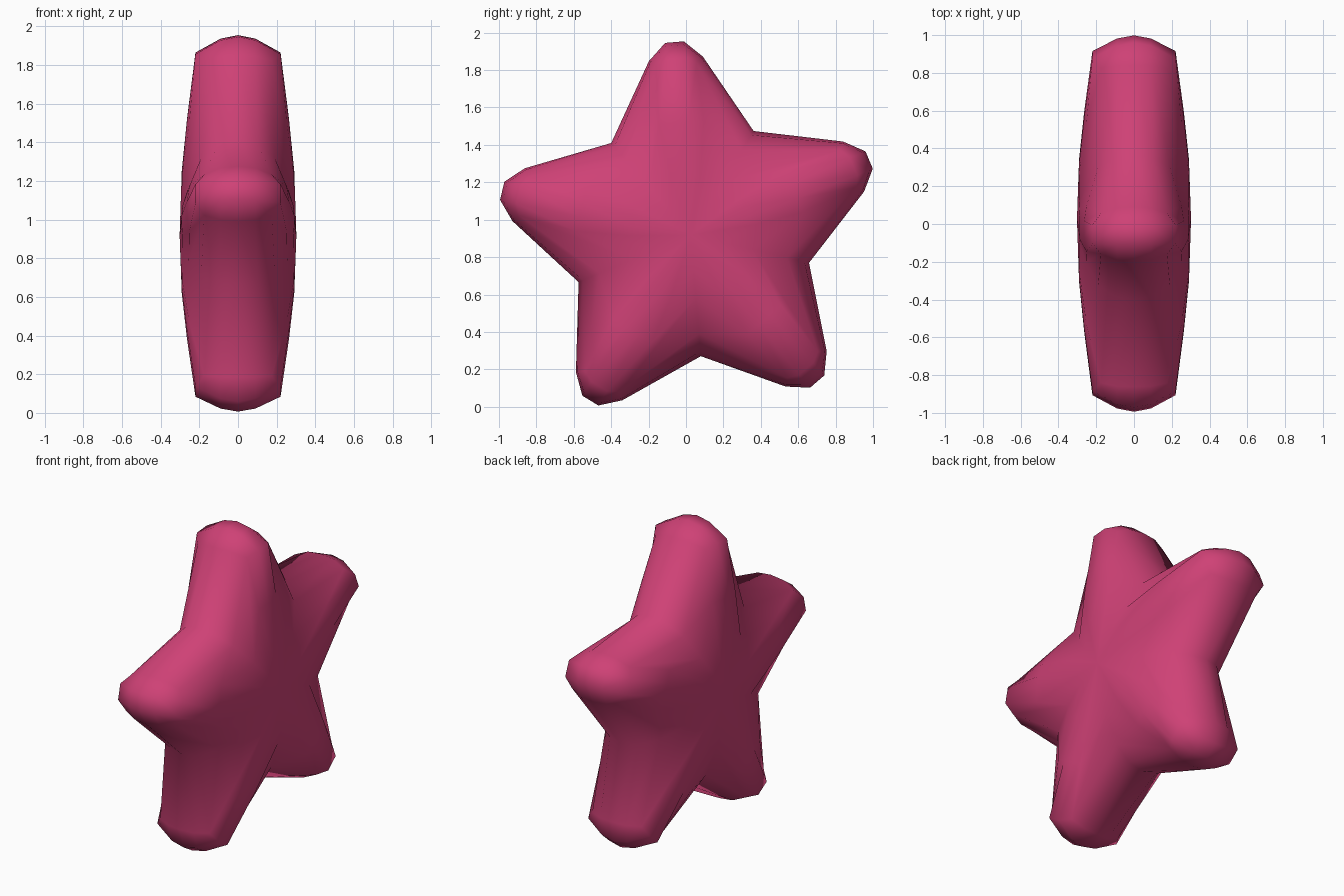
import bpy, bmesh, math

if "Cube" in bpy.data.objects:
    bpy.data.objects.remove(bpy.data.objects["Cube"])

CY, CZ = 0.025, 0.918      # star centre
TILT = math.radians(94.8)  # direction of the top arm

pink = bpy.data.materials.new("raspberry pink")
pink.diffuse_color = (0.62, 0.053, 0.18, 1)
pink.use_nodes = True
pink.node_tree.nodes["Principled BSDF"].inputs["Base Color"].default_value = pink.diffuse_color

# Each ring, from the rim to the middle of the face:
# valley (x, radius), arm shoulder (x, along, across), arm tip (x, along, across)
RINGS = [
    ((0.00, 0.65), (0.00, 0.945, 0.145), (0.00, 1.035, 0.05)),
    ((0.10, 0.625), (0.09, 0.94, 0.137), (0.09, 1.017, 0.05)),
    ((0.19, 0.53), (0.175, 0.915, 0.108), (0.22, 0.945, 0.05)),
    ((0.255, 0.34), (0.252, 0.60, 0.12), (0.264, 0.60, 0.04)),
    ((0.288, 0.19), (0.287, 0.33, 0.08), (0.291, 0.33, 0.03)),
]


def point(bm, x, along, across, angle):
    c, s = math.cos(angle), math.sin(angle)
    return bm.verts.new((x, CY + along * c - across * s, CZ + along * s + across * c))


# Puffy five-armed star: one half, mirrored across x
bm = bmesh.new()
loops = []
for (vx, vr), (sx, sa, sw), (tx, ta, tw) in RINGS:
    loop = []
    for k in range(5):
        a = TILT + k * math.tau / 5
        loop.append(point(bm, vx, vr, 0, a - math.pi / 5))
        loop.append(point(bm, sx, sa, -sw, a))
        loop.append(point(bm, tx, ta, -tw, a))
        loop.append(point(bm, tx, ta, tw, a))
        loop.append(point(bm, sx, sa, sw, a))
    loops.append(loop)
for lo, hi in zip(loops, loops[1:]):
    for i in range(len(lo)):
        j = (i + 1) % len(lo)
        bm.faces.new((lo[i], lo[j], hi[j], hi[i]))
# Gently domed middle
mid = bm.verts.new((0.302, CY, CZ))
last = loops[-1]
for i in range(len(last)):
    bm.faces.new((last[i], last[(i + 1) % len(last)], mid))
for f in bm.faces:
    f.smooth = True

mesh = bpy.data.meshes.new("star")
bm.to_mesh(mesh)
bm.free()
mesh.materials.append(pink)
star = bpy.data.objects.new("star", mesh)
bpy.context.collection.objects.link(star)
mirror = star.modifiers.new("mirror", 'MIRROR')
mirror.use_axis = (True, False, False)
